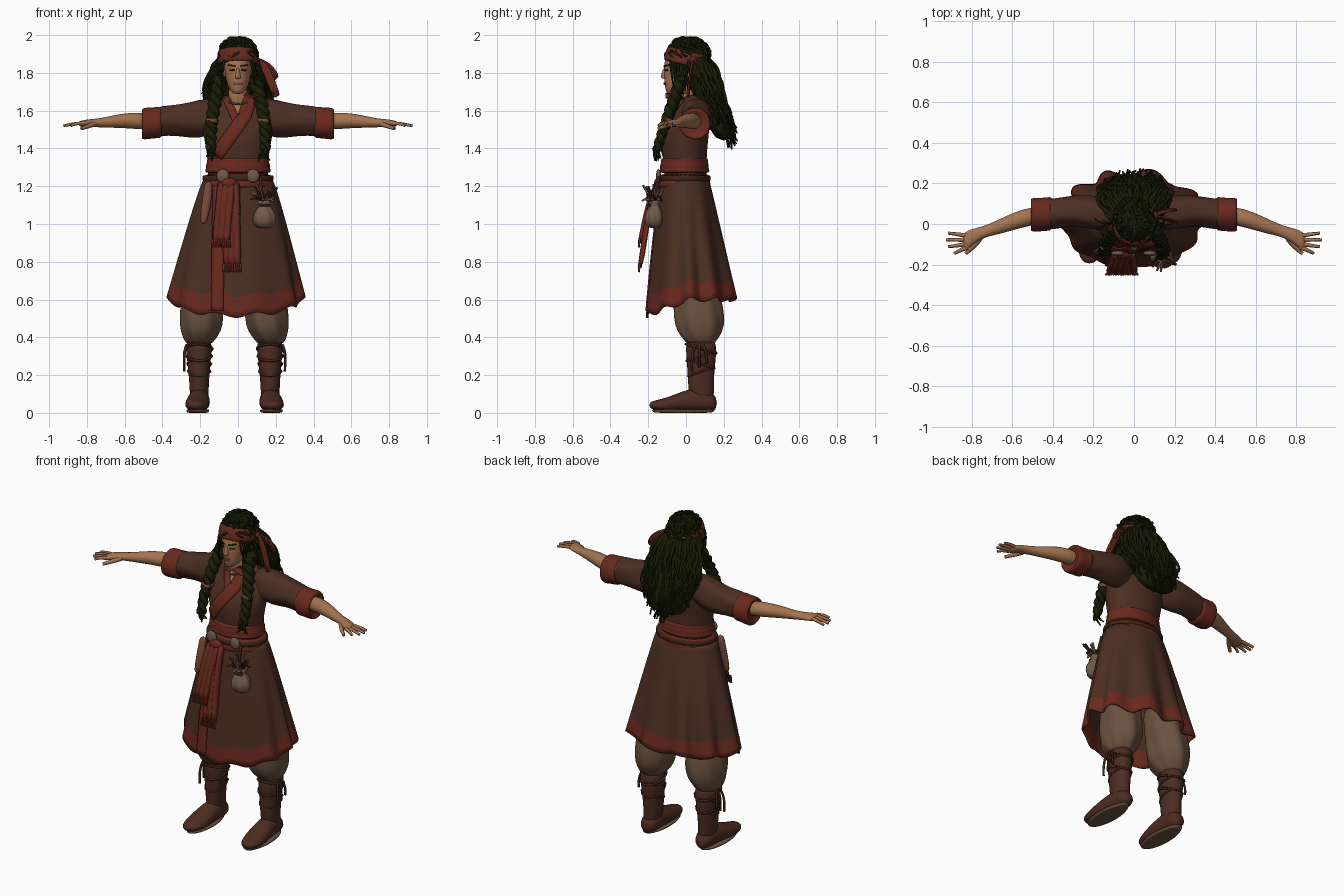
import bpy, bmesh, random
from math import sin, cos, pi, tau
from mathutils import Vector

random.seed(4)
if "Cube" in bpy.data.objects:
    bpy.data.objects.remove(bpy.data.objects["Cube"])


def material(name, *srgb):
    m = bpy.data.materials.new(name)
    m.use_nodes = True
    col = [(c / 255) ** 2.2 for c in srgb] + [1]
    m.diffuse_color = col
    m.node_tree.nodes["Principled BSDF"].inputs["Base Color"].default_value = col
    return m


ROBE = material("brown wool", 77, 50, 39)
TRIM = material("rust red cloth", 104, 45, 35)
SKIN = material("tan skin", 163, 115, 81)
HAIR = material("dark green hair", 30, 34, 14)
PANTS = material("taupe linen", 106, 83, 66)
BOOT = material("boot leather", 78, 48, 38)
BELT = material("dark leather", 64, 40, 31)
POUCH = material("pale hide", 112, 90, 76)
LIP = material("lip brown", 122, 76, 57)


def finish(name, bm, mat, sub=0, thick=0):
    bmesh.ops.recalc_face_normals(bm, faces=bm.faces)
    me = bpy.data.meshes.new(name)
    bm.to_mesh(me)
    bm.free()
    me.materials.append(mat)
    for p in me.polygons:
        p.use_smooth = True
    ob = bpy.data.objects.new(name, me)
    bpy.context.collection.objects.link(ob)
    if sub:
        s = ob.modifiers.new("smooth", "SUBSURF")
        s.levels = s.render_levels = sub
    if thick:
        s = ob.modifiers.new("thickness", "SOLIDIFY")
        s.thickness, s.offset = thick, 0
    return ob


def skin_grid(bm, grid, wrap):
    rows = [[bm.verts.new(p) for p in r] for r in grid]
    n = len(rows[0])
    for a, b in zip(rows, rows[1:]):
        for j in range(n if wrap else n - 1):
            k = (j + 1) % n
            bm.faces.new((a[j], a[k], b[k], b[j]))
    return rows


# rings are (x, y, z, radius, radius) in the plane across the axis
def loft(name, rings, mat, axis=2, n=20, fold=(0, 0), cap=True, thick=0):
    u, v = [i for i in range(3) if i != axis]
    grid = []
    for i, (x, y, z, r1, r2) in enumerate(rings):
        row = []
        for j in range(n):
            a = tau * j / n
            f = 1 + fold[1] * cos(fold[0] * a + i * 0.9)
            p = Vector((x, y, z))
            p[u] += r1 * f * cos(a)
            p[v] += r2 * f * sin(a)
            row.append(p)
        grid.append(row)
    bm = bmesh.new()
    rows = skin_grid(bm, grid, True)
    if cap:
        bm.faces.new(rows[0])
        bm.faces.new(rows[-1])
    return finish(name, bm, mat, 1, thick)


def ball(name, loc, size, mat):
    bm = bmesh.new()
    bmesh.ops.create_uvsphere(bm, u_segments=16, v_segments=10, radius=1)
    bmesh.ops.scale(bm, vec=size, verts=bm.verts)
    bmesh.ops.translate(bm, vec=loc, verts=bm.verts)
    return finish(name, bm, mat)


def tube(name, paths, r, mat, taper=0.3):
    cu = bpy.data.curves.new(name, "CURVE")
    cu.dimensions, cu.bevel_depth = "3D", r
    cu.bevel_resolution, cu.resolution_u, cu.use_fill_caps = 1, 3, True
    for pts in paths:
        s = cu.splines.new("NURBS")
        s.points.add(len(pts) - 1)
        for i, p in enumerate(pts):
            s.points[i].co = (*p, 1)
            s.points[i].radius = 1 + (taper - 1) * i / (len(pts) - 1)
        s.order_u, s.use_endpoint_u = min(4, len(pts)), True
    cu.materials.append(mat)
    ob = bpy.data.objects.new(name, cu)
    bpy.context.collection.objects.link(ob)


def strip(name, pts, width, mat, pleat=0.0, side=(1, 0, 0)):
    cols = [(j / 6 - 0.5, pleat * (-1) ** j) for j in range(7)]
    grid = [[Vector(p) + Vector(side) * width * c + Vector((0, d, 0)) for c, d in cols] for p in pts]
    bm = bmesh.new()
    skin_grid(bm, grid, False)
    return finish(name, bm, mat, 1, 0.01)


# ribbon of (x, z) points laid on the front of another part
def laid(name, target, pts, width, mat, lift=0.004, thick=0.008, steps=8):
    bpy.context.view_layer.update()
    ev = target.evaluated_get(bpy.context.evaluated_depsgraph_get())
    grid, y = [], -0.1
    for (x0, z0), (x1, z1) in zip(pts, pts[1:]):
        d = Vector((x1 - x0, z1 - z0)).normalized() * width
        for i in range(steps + 1):
            row = []
            for c in (-0.5, -0.2, 0.2, 0.5):
                x = x0 + (x1 - x0) * i / steps - d.y * c
                z = z0 + (z1 - z0) * i / steps + d.x * c
                hit = ev.ray_cast(Vector((x, -1, z)), Vector((0, 1, 0)))
                y = hit[1].y if hit[0] else y
                row.append((x, y - lift, z))
            grid.append(row)
    bm = bmesh.new()
    skin_grid(bm, grid, False)
    return finish(name, bm, mat, 0, thick)


def wob(k):
    return random.uniform(-k, k)


def flip(points, s):
    return [(s * p[0], *p[1:]) for p in points]


# torso and neck
torso = loft("robe_top", [(0, 0, 1.19, .175, .115), (0, -.005, 1.32, .155, .112), (0, -.01, 1.42, .175, .125),
             (0, 0, 1.5, .188, .124), (0, .03, 1.58, .185, .1), (0, .045, 1.64, .155, .075),
             (0, .035, 1.69, .07, .055)], ROBE, n=28)
loft("neck", [(0, .02, 1.6, .07, .06), (0, .01, 1.67, .05, .055), (0, .01, 1.78, .048, .055)], SKIN)
laid("neck_opening", torso, [(.0, 1.58), (.0, 1.665)], .05, SKIN, .002, .004)
laid("inner_collar", torso, [(-.065, 1.67), (.0, 1.53)], .04, TRIM)
laid("outer_collar", torso, [(.07, 1.68), (.035, 1.57), (-.115, 1.36)], .07, TRIM, .009)

# skirt with folds and a red hem
N, ROWS = 128, 20
grid = []
for i in range(ROWS + 1):
    t = i / ROWS
    row = []
    for j in range(N):
        a = tau * j / N
        wave = 1 + (.055 + .04 * sin(a)) * t ** 1.3 * cos(10 * a + .8 * sin(3 * a))
        hem = .6 - .085 * max(0, -sin(a)) + .012 * cos(10 * a)
        row.append(((.18 + .165 * t ** .85) * wave * cos(a) - .01 * t,
                    -.005 + .027 * t + (.122 + .108 * t ** .85) * wave * sin(a), 1.23 + (hem - 1.23) * t))
    grid.append(row)
bm = bmesh.new()
skin_grid(bm, grid, True)
skirt = finish("skirt", bm, ROBE, 0, .01)
skirt.data.materials.append(TRIM)
for p in skirt.data.polygons:
    p.material_index = int(p.index // N >= ROWS - 3)
laid("front_flap_edge", skirt, [(-.1, 1.2), (-.11, .54)], .065, TRIM, .005, .008, 24)

# sash, belt, discs
loft("waist_sash", [(0, -.008, z, r, r * .74 + .003) for z, r in
     ((1.265, .17), (1.28, .178), (1.295, .168), (1.31, .173), (1.325, .163), (1.34, .168), (1.355, .158))], TRIM, n=32)
loft("lower_sash", [(0, -.008, z, r, r * .73) for z, r in
     ((1.185, .178), (1.2, .193), (1.22, .186), (1.25, .184), (1.27, .172))], TRIM, n=32)
loft("belt", [(0, -.008, z, .189, .139) for z in (1.225, 1.23, 1.255, 1.26)], BELT, n=32)
for x in (-.08, .08):
    ball("belt_disc", (x, -.145, 1.255), (.034, .014, .036), POUCH)
ball("sash_knot", (-.05, -.145, 1.215), (.045, .025, .03), TRIM)
for name, x, end, dx in (("short_sash_tail", -.06, .9, -.03), ("long_sash_tail", -.04, .77, .01)):
    pts = [(x + dx * t, -.15 - .095 * t ** .6, 1.22 + (end - 1.22) * t) for t in (0, .15, .4, .7, 1)]
    strip(name, pts, .09, TRIM, .017)
    ex, ey, ez = pts[-1]
    tube(name + "_fringe", [[(ex + k * .011, ey, ez + .02), (ex + k * .012, ey - .005, ez - .025)]
                            for k in range(-4, 5)], .007, TRIM, .7)

# pouch with dried herbs, and a sheath
loft("pouch", [(.14, -.165, .975, .03, .025), (.14, -.17, 1.0, .062, .048), (.14, -.17, 1.05, .062, .05),
     (.14, -.165, 1.09, .035, .03), (.14, -.165, 1.1, .025, .022), (.14, -.165, 1.13, .05, .04)],
     POUCH, fold=(6, .06), n=36)
tube("pouch_cord", [[(.14, -.165, 1.1), (.12, -.17, 1.18), (.12, -.14, 1.25)],
                    [(.115, -.19, 1.1), (.14, -.205, 1.1), (.165, -.19, 1.1)]], .008, BELT, 1)
for name, mat in (("dark_herbs", BELT), ("pale_herbs", POUCH)):
    herbs = []
    for i in range(22):
        a, r = random.random() * tau, random.uniform(.03, .085)
        herbs.append([(.14, -.165, 1.11), (.14 + r * .5 * cos(a), -.17 + r * .4 * sin(a), 1.15),
                      (.14 + r * cos(a), -.175 + r * .7 * sin(a), random.uniform(1.12, 1.21))])
    tube(name, herbs, .007, mat, .8)
loft("knife_sheath", [(-.185, -.14, 1.0, .012, .01), (-.18, -.14, 1.03, .022, .014),
     (-.16, -.125, 1.16, .026, .016), (-.155, -.12, 1.23, .02, .014)], LIP)

# arms, sleeves, hands
for s, side in ((1, "left"), (-1, "right")):
    loft(side + "_sleeve", flip([(.07, .045, 1.585, .065, .075), (.17, .05, 1.565, .085, .105), (.25, .065, 1.553, .08, .096),
         (.33, .065, 1.55, .074, .08), (.4, .05, 1.545, .078, .08), (.48, .045, 1.535, .07, .07)], s),
         ROBE, 0, 24, (5, .05))
    loft(side + "_cuff", flip([(.4, .05, 1.535, .07, .07), (.41, .05, 1.537, .086, .086), (.45, .047, 1.533, .081, .081),
         (.5, .047, 1.53, .088, .088), (.515, .047, 1.53, .072, .072), (.49, .045, 1.53, .06, .06)], s), TRIM, 0, 24, (3, .03))
    loft(side + "_forearm", flip([(.45, .045, 1.54, .045, .045), (.55, .03, 1.548, .046, .044), (.64, -.005, 1.545, .04, .036),
         (.73, -.035, 1.535, .027, .024), (.78, -.055, 1.535, .036, .021), (.82, -.078, 1.532, .046, .018),
         (.845, -.09, 1.53, .042, .013)], s), SKIN, 0)
    tube(side + "_fingers", [flip([(.82, y, 1.532), (.86, (y + ty) / 2, 1.535), (tx, ty, 1.52)], s) for y, tx, ty in
         ((-.058, .915, -.045), (-.078, .925, -.078), (-.098, .915, -.112), (-.115, .885, -.145))], .0115, SKIN, .65)
    tube(side + "_thumb", [flip([(.76, -.07, 1.53), (.785, -.11, 1.52), (.83, -.145, 1.505)], s)], .015, SKIN, .6)

# legs and boots
for s, side in ((1, "left"), (-1, "right")):
    c = .188 * s - .018
    loft(side + "_trouser_leg", [(c, .08, .36, .065, .07), (c, .075, .385, .08, .085), (c - .01 * s, .07, .43, .106, .122),
         (c - .015 * s, .07, .5, .118, .135), (c - .02 * s, .06, .62, .11, .125), (c - .05 * s, .03, .85, .1, .1)],
         PANTS, n=36, fold=(7, .045))
    loft(side + "_boot_shaft", [(c, .09, .04, .05, .062), (c, .078, .12, .05, .068), (c, .078, .2, .055, .07),
         (c, .08, .3, .066, .08), (c, .08, .37, .07, .082), (c, .08, .385, .055, .065)], BOOT, fold=(3, .02))
    loft(side + "_boot_foot", [(c + .014 * s, -.195, .042, .02, .012), (c + .014 * s, -.17, .038, .048, .028),
         (c + .01 * s, -.1, .042, .068, .038), (c + .005 * s, -.02, .06, .063, .056), (c, .06, .07, .055, .066),
         (c, .125, .06, .055, .054), (c, .165, .05, .03, .035)], BOOT, 1)
    loft(side + "_sole", [(c + .007 * s, -.015, z, r, r * 2.75) for z, r in ((0, .05), (.002, .058), (.015, .063), (.02, .058))],
         PANTS)
    wraps = []
    for k in range(4):
        z, tilt = .22 + .04 * k, .025 * (-1) ** k
        r = .057 + .016 * (z - .2) / .15
        wraps.append([(c + r * cos(a), .079 + r * 1.18 * sin(a), z + tilt * sin(a)) for a in (tau * q / 12 for q in range(14))])
    tube(side + "_boot_straps", wraps, .007, BELT, 1)
    tube(side + "_boot_ties", [[(c + .065 * s, .07 + d, .36), (c + .085 * s, .07 + 2 * d, .32), (c + .078 * s, .07 + 2 * d, .24 + d)]
                               for d in (-.02, 0, .02)], .008, BELT, .8)

# head and face
head = loft("head", [(0, -.075, 1.688, .02, .022), (0, -.062, 1.7, .036, .045), (0, -.04, 1.735, .057, .073),
            (0, -.02, 1.78, .067, .096), (0, -.01, 1.83, .074, .108), (0, 0, 1.88, .08, .112), (0, .01, 1.95, .06, .08)],
            SKIN, n=24)
loft("nose", [(0, -.112, 1.768, .012, .008), (0, -.118, 1.775, .017, .018), (0, -.117, 1.79, .012, .014),
     (0, -.112, 1.83, .008, .009)], SKIN, n=12)
laid("lips", head, [(-.022, 1.743), (.022, 1.743)], .014, LIP, .003, .006)
tube("necklace", [[(.065 * cos(a), .005 + .075 * sin(a), 1.67 + .035 * sin(a)) for a in (-tau * q / 24 for q in range(13))]],
     .005, POUCH, 1)
for s, side in ((1, "left"), (-1, "right")):
    laid(side + "_eyebrow", head, [(s * .014, 1.836), (s * .05, 1.842)], .008, HAIR, .003, .005)
    laid(side + "_eye", head, [(s * .02, 1.815), (s * .044, 1.816)], .009, HAIR, .001, .003)
    ball(side + "_ear", (s * .074, .005, 1.8), (.012, .022, .033), SKIN)
    tube(side + "_earring", [[(s * .08, -.02 + .018 * cos(a), 1.745 + .024 * sin(a)) for a in (tau * q / 10 for q in range(12))]],
         .004, POUCH, 1)

# headband and its tails
band = loft("headband", [(0, 0, -.036, .1, .108), (0, 0, -.03, .107, .117), (0, 0, 0, .104, .113), (0, 0, .03, .104, .114),
            (0, 0, .036, .096, .105)], TRIM, n=28, cap=False, thick=.006)
band.location, band.rotation_euler = (0, .004, 1.878), (-.24, 0, 0)
ball("headband_knot", (.1, .04, 1.865), (.018, .022, .02), TRIM)
strip("headband_tail_long", [(.1, .04, 1.86), (.14, .03, 1.84), (.17, .02, 1.77), (.205, .01, 1.675)], .036, TRIM, .003, (.9, -.1, .45))
strip("headband_tail_short", [(.1, .045, 1.865), (.14, .06, 1.85), (.18, .07, 1.82), (.205, .07, 1.77)], .03, TRIM, .003, (.6, -.1, .7))

# hair: crown, back mass and loose locks
ball("hair_crown", (0, .012, 1.885), (.092, .106, .098), HAIR)
loft("hair_back", [(0, .045, 1.92, .07, .07), (0, .06, 1.82, .092, .082), (0, .09, 1.72, .11, .08), (0, .14, 1.62, .14, .075),
     (0, .18, 1.52, .145, .06), (0, .2, 1.44, .1, .04)], HAIR, n=36, fold=(9, .05))
locks = []
for i in range(190):
    a = random.uniform(-.25, pi + .25)
    ca, sa, u = cos(a), sin(a), random.uniform(.8, 1.08)
    end = 1.37 + .14 * abs(ca) + random.uniform(0, .12)
    path = [(.09 * ca, .02 + .09 * sa, 1.88)]
    for t in (.12, .25, .38, .5, .62, .75, .88, 1):
        path.append(((.09 + .095 * sin(pi * t ** 1.3 * .65)) * u * ca * (1 - .25 * t ** 3) + wob(.026),
                     .03 + .14 * t + (.105 - .02 * t) * max(sa, -.1) * u + wob(.024), 1.88 + (end - 1.88) * t))
    locks.append(path)
tube("back_locks", locks, .012, HAIR, .35)

curls = []
for i in range(120):
    a, e = random.random() * tau, random.uniform(.2, 1.4)
    path = []
    for k in range(5):
        ee = e - k * .14
        r = 1.03 + .09 * (k % 2)
        path.append((.093 * r * cos(ee) * cos(a) + wob(.014), .012 + .106 * r * cos(ee) * sin(a) + wob(.014),
                     min(1.885 + .1 * r * sin(ee), 1.988)))
        a += wob(.35)
    curls.append(path)
tube("crown_curls", curls, .009, HAIR, .4)

for s, side in ((1, "left"), (-1, "right")):
    tube(side + "_temple_locks", [[(s * (.07 + .004 * k), -.08 + .014 * k, 1.87), (s * (.088 + wob(.01)), -.085 + .012 * k, 1.82),
         (s * (.078 + wob(.015)), -.07 + .012 * k, 1.77), (s * (.1 + wob(.03)), -.06 + .012 * k, 1.69 + wob(.03))]
         for k in range(10)], .008, HAIR, .3)
    tube(side + "_wisps", [[(s * .09, .02, 1.84), (s * .13, 0, 1.8 + wob(.03)), (s * (.13 + wob(.03)), -.01, 1.74),
         (s * (.17 + wob(.03)), wob(.03), 1.69)] for k in range(6)], .006, HAIR, .3)
    # braid of two twisted strands
    twist = []
    for ph in (0, pi):
        path = []
        for k in range(25):
            t = k / 24
            w = .022 * (1 - .3 * t)
            path.append((s * (.09 + .055 * sin(pi * t * .6)) + w * cos(k * 1.1 + ph),
                         -.02 - .135 * t ** .9 + w * .7 * sin(k * 1.1 + ph), 1.77 - .38 * t))
        twist.append(path)
    tube(side + "_braid", twist, .025, HAIR, .75)
    tube(side + "_loose_strands", [[(s * (.085 + wob(.015)), wob(.02), 1.78), (s * (.11 + wob(.03)), -.04 + wob(.03), 1.68),
         (s * (.14 + wob(.03)), -.09 + wob(.025), 1.57), (s * (.145 + wob(.03)), -.13 + wob(.02), 1.46 + wob(.05))]
         for k in range(9)], .008, HAIR, .3)
    tube(side + "_braid_end", [[(s * .142, -.155, 1.41), (s * .142 + wob(.02), -.16 + wob(.015), 1.38),
         (s * .135 + wob(.035), -.15 + wob(.02), 1.35 + wob(.02))] for k in range(9)], .012, HAIR, .3)
    loft(side + "_braid_tie", [(s * .138, -.102, z, .034, .03) for z in (1.535, 1.54, 1.555, 1.56)], LIP)
